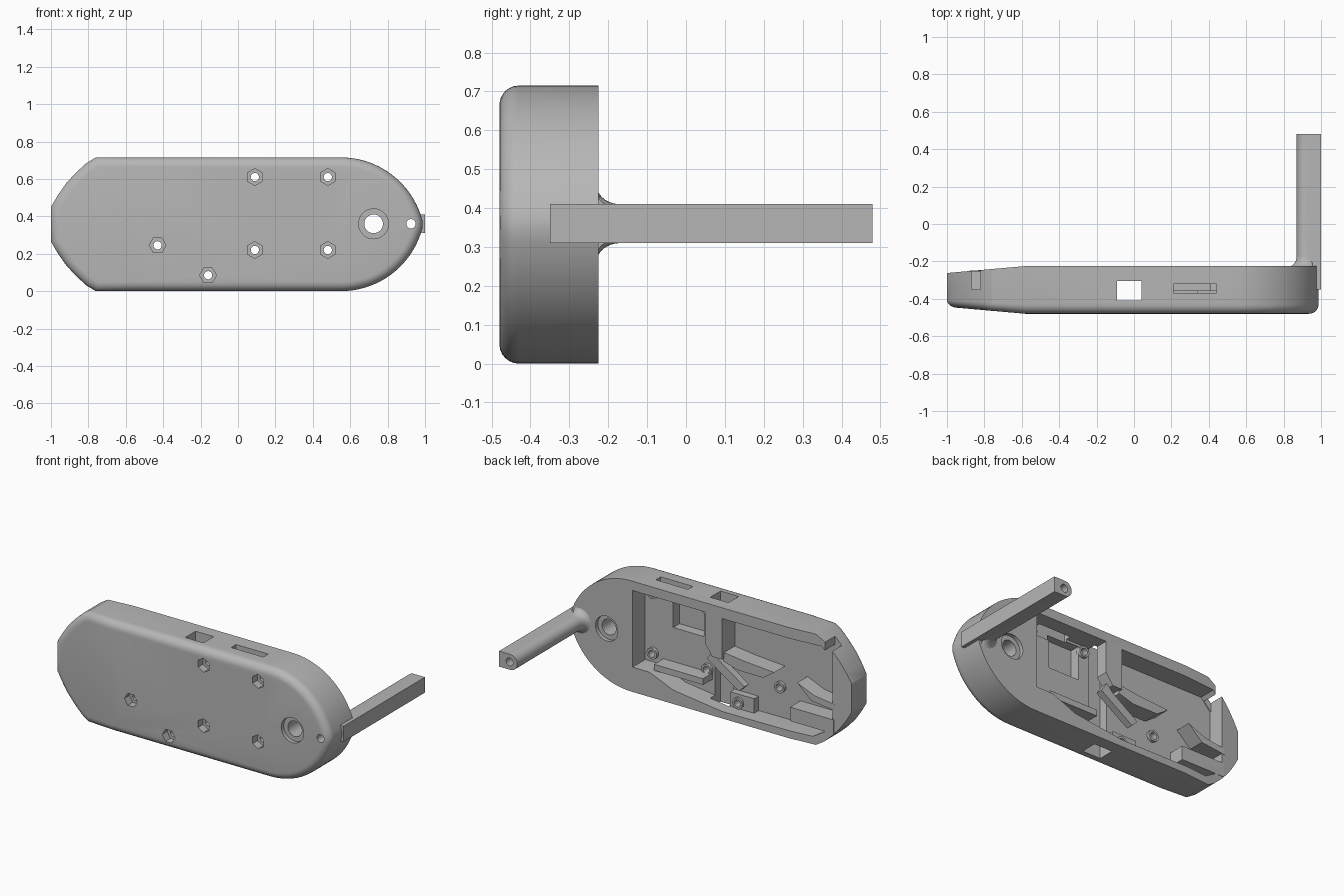
import bpy, bmesh
from math import cos, sin, pi, radians

cube = bpy.data.objects.get("Cube")
if cube:
    bpy.data.objects.remove(cube, do_unlink=True)

grey = bpy.data.materials.new("matte grey")
grey.use_nodes = True
grey.diffuse_color = (0.47, 0.47, 0.47, 1)
grey.node_tree.nodes["Principled BSDF"].inputs["Base Color"].default_value = grey.diffuse_color

MID, BACK, FRONT, FLOOR = 0.3575, -0.225, -0.48, -0.355


def finish(name, bm):
    bmesh.ops.recalc_face_normals(bm, faces=bm.faces)
    mesh = bpy.data.meshes.new(name)
    bm.to_mesh(mesh)
    bm.free()
    mesh.materials.append(grey)
    ob = bpy.data.objects.new(name, mesh)
    bpy.context.collection.objects.link(ob)
    return ob


def loft(rings):
    """Closed solid through equal-length rings of points."""
    bm = bmesh.new()
    loops = [[bm.verts.new(p) for p in ring] for ring in rings]
    bm.faces.new(loops[0])
    bm.faces.new(loops[-1][::-1])
    n = len(loops[0])
    for a, b in zip(loops, loops[1:]):
        for i in range(n):
            j = (i + 1) % n
            bm.faces.new((a[i], a[j], b[j], b[i]))
    return bm


def prism(name, pts, y0, y1):
    return finish(name, loft([[(x, y, z) for x, z in pts] for y in (y0, y1)]))


def rect(x0, x1, z0, z1):
    return [(x0, z0), (x1, z0), (x1, z1), (x0, z1)]


def disc(x, z, r, n=32, turn=0.0):
    return [(x + r * cos(turn + 2 * pi * i / n), z + r * sin(turn + 2 * pi * i / n)) for i in range(n)]


def combine(target, tool, operation, keep=False):
    mod = target.modifiers.new("combine", "BOOLEAN")
    mod.operation, mod.object, mod.solver = operation, tool, "EXACT"
    bpy.context.view_layer.objects.active = target
    bpy.ops.object.modifier_apply(modifier=mod.name)
    if not keep:
        bpy.data.objects.remove(tool, do_unlink=True)


# Housing outline: rounded nose at +x, clipped curved tail at -x
nose = [(0.55 + 0.45 * sin(radians(a)), 0.265 + 0.45 * cos(radians(a))) for a in range(0, 78, 4)]
tail = [(-1, 0.45), (-0.965, 0.51), (-0.92, 0.575), (-0.87, 0.63), (-0.81, 0.685), (-0.76, 0.715)]
upper = tail + nose
outline = upper + [(x, 2 * MID - z) for x, z in reversed(upper)]

# Housing solid with a rounded front rim and a thinner tail
bm = loft([[(x, y, z) for x, z in outline] for y in (FRONT, BACK)])
bmesh.ops.recalc_face_normals(bm, faces=bm.faces)
rim = [e for e in bm.edges if all(v.co.y < FRONT + 0.001 for v in e.verts)]
bmesh.ops.bevel(bm, geom=rim, offset=0.05, segments=6, profile=0.5, affect="EDGES")
bmesh.ops.bisect_plane(bm, geom=bm.verts[:] + bm.edges[:] + bm.faces[:],
                       plane_co=(-0.58, 0, 0), plane_no=(1, 0, 0))
for v in bm.verts:
    t = max(0, (-0.58 - v.co.x) / 0.42)
    depth = (v.co.y - FRONT) / (BACK - FRONT)
    v.co.y += t * 0.037 * (1 - 2 * depth)
housing = finish("housing", bm)

# Open compartment in the back
pocket = [(0.54, 0.16), (0.54, 0.655), (0.02, 0.655), (0.02, 0.45), (-0.03, 0.38), (-0.1, 0.38),
          (-0.1, 0.645), (-0.8, 0.645), (-0.87, 0.57), (-0.87, 0.13), (-0.74, 0.05),
          (-0.1, 0.045), (0.25, 0.09), (0.42, 0.16)]
combine(housing, prism("compartment", pocket, FLOOR, 0), "DIFFERENCE")
combine(housing, prism("board_recess", rect(0.12, 0.34, 0.42, 0.64), -0.42, -0.3), "DIFFERENCE")

# Dividers, ledges and lever inside the compartment
ribs = [
    ([(-0.08, 0.42), (-0.25, 0.4), (-0.46, 0.385), (-0.38, 0.33), (-0.2, 0.33), (-0.095, 0.36)], -0.37, -0.245),
    ([(-0.62, 0.36), (-0.74, 0.31), (-0.89, 0.29), (-0.89, 0.25), (-0.72, 0.27)], -0.37, -0.25),
    (rect(-0.88, -0.57, 0.1, 0.19), -0.37, -0.248),
    (rect(0.06, 0.41, 0.16, 0.2), -0.37, -0.26),
    (rect(-0.27, -0.1, 0.03, 0.14), -0.37, -0.31),
    ([(-0.01, 0.4), (0.03, 0.34), (-0.2, 0.19), (-0.24, 0.23), (-0.06, 0.35)], -0.3, -0.255),
]
for pts, y0, y1 in ribs:
    combine(housing, prism("rib", pts, y0, y1), "UNION")

# Side slots: through slot, port in the top wall, tail notch
combine(housing, prism("through_slot", rect(-0.09, 0.04, -0.1, 0.9), -0.41, -0.305), "DIFFERENCE")
combine(housing, prism("port_slot", rect(0.21, 0.44, 0.6, 0.9), -0.37, -0.32), "DIFFERENCE")
combine(housing, prism("tail_notch", rect(-0.87, -0.82, 0.55, 0.9), -0.35, -0.1), "DIFFERENCE")

# Screw bosses with hex nut seats on the front
screws = [(0.09, 0.61, 1), (0.48, 0.61, 1), (0.09, 0.22, 1), (0.48, 0.22, 1), (-0.43, 0.245, 0), (-0.16, 0.085, 0)]
for x, z, upright in screws:
    top = -0.295 if (x, upright) == (-0.16, 0) else -0.335
    combine(housing, prism("boss", disc(x, z, 0.036, 24), -0.37, top), "UNION")
    combine(housing, prism("nut_seat", disc(x, z, 0.045, 6, upright * pi / 2), -0.6, -0.43), "DIFFERENCE")
    combine(housing, prism("screw_hole", disc(x, z, 0.022, 20), -0.6, -0.1), "DIFFERENCE")

# Pivot hole with a shallow seat on both faces
combine(housing, prism("pivot_hole", disc(0.725, 0.36, 0.05), -0.6, 0), "DIFFERENCE")
for y0, y1 in ((-0.6, FRONT + 0.025), (BACK - 0.025, 0)):
    combine(housing, prism("pivot_seat", disc(0.725, 0.36, 0.08), y0, y1), "DIFFERENCE")

# Arm: flat outside, round inside
section = [(1, 0.31), (1, 0.41)] + [(0.92 + 0.05 * cos(pi / 2 + pi * i / 20), 0.36 + 0.05 * sin(pi / 2 + pi * i / 20))
                                    for i in range(21)]
arm = prism("arm", section, -0.35, 0.48)

# Concave fillet where the arm meets the housing
rings = []
for i in range(8):
    a = pi / 2 * i / 7
    y = BACK - 0.005 + 0.06 * (1 - cos(a))
    r = 0.05 + 0.05 * (1 - sin(a))
    rings.append([(min(x, 0.955), y, z) for x, z in disc(0.92, 0.36, r, 40)])
fillet = finish("arm_fillet", loft(rings))
combine(arm, fillet, "UNION")

# Bore running along the whole arm
bore = prism("bore", disc(0.925, 0.36, 0.025, 24), -0.7, 0.7)
combine(arm, bore, "DIFFERENCE", keep=True)
combine(housing, bore, "DIFFERENCE")

for ob in (housing, arm):
    bpy.ops.object.select_all(action="DESELECT")
    ob.select_set(True)
    bpy.context.view_layer.objects.active = ob
    bpy.ops.object.shade_smooth_by_angle(angle=radians(30))
